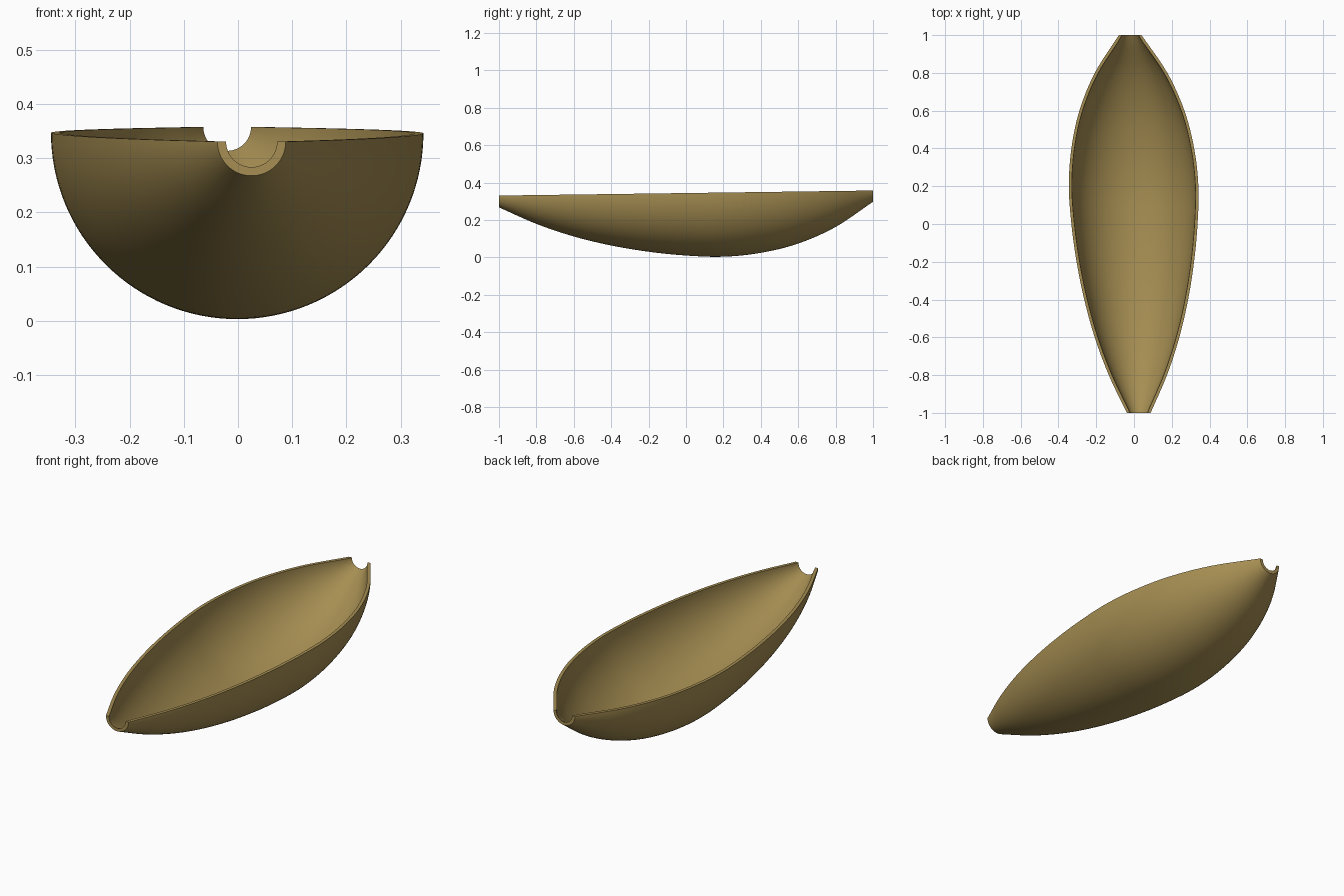
import bpy, bmesh, math
from mathutils import Vector, Matrix

cube = bpy.data.objects.get("Cube")
if cube:
    bpy.data.objects.remove(cube, do_unlink=True)

# Husk material
husk = bpy.data.materials.new("golden brown husk")
husk.use_nodes = True
COLOR = (0.38, 0.27, 0.085, 1)
husk.diffuse_color = COLOR
husk.node_tree.nodes["Principled BSDF"].inputs["Base Color"].default_value = COLOR

# Radius along the long axis: (y, radius)
PROFILE = [(-1, 0.063), (-0.8, 0.154), (-0.6, 0.224), (-0.4, 0.275), (-0.2, 0.311),
           (0, 0.334), (0.2, 0.343), (0.4, 0.325), (0.6, 0.278), (0.8, 0.192), (1, 0.06)]
WALL = 0.016
STEPS = 6
SEGMENTS = 64


def smooth_profile(points):
    """Catmull-Rom curve through the points."""
    p = [Vector(q) for q in points]
    p = [2 * p[0] - p[1]] + p + [2 * p[-1] - p[-2]]
    out = []
    for a, b, c, d in zip(p, p[1:], p[2:], p[3:]):
        for i in range(STEPS):
            t = i / STEPS
            out.append(0.5 * (2 * b + (c - a) * t + (2 * a - 5 * b + 4 * c - d) * t * t
                              + (3 * b - a - 3 * c + d) * t ** 3))
    return out + [p[-2]]


outer = smooth_profile(PROFILE)
inner = []
for i, q in enumerate(outer):
    tangent = (outer[min(i + 1, len(outer) - 1)] - outer[max(i - 1, 0)]).normalized()
    inner.append(Vector((q.x, q.y - WALL / max(tangent.x, 0.8))))
# The open ends have a thinner lip
for end in (0, -1):
    inner[end].y = outer[end].y - WALL

# Half shell: closed wall section spun half a turn around the long axis
bm = bmesh.new()
section = [bm.verts.new((q.y, q.x, 0)) for q in outer + inner[::-1]]
edges = [bm.edges.new((section[i - 1], section[i])) for i in range(len(section))]
spun = bmesh.ops.spin(bm, geom=section + edges, cent=(0, 0, 0), axis=(0, 1, 0),
                      angle=math.pi, steps=SEGMENTS)
last = [g for g in spun["geom_last"] if isinstance(g, bmesh.types.BMVert)]
if sum(v.co.z for v in bm.verts) > 0:
    bmesh.ops.scale(bm, vec=(1, 1, -1), verts=bm.verts)

# Flat rims: bridge outer and inner edges on each side
bm.verts.ensure_lookup_table()
count = len(outer)
for rim in (section, last):
    for i in range(count - 1):
        j = 2 * count - 1 - i
        bm.faces.new((rim[i], rim[i + 1], rim[j - 1], rim[j]))
bmesh.ops.recalc_face_normals(bm, faces=bm.faces)

# Long axis leans slightly sideways and up, ends stay square
shear = Matrix.Identity(4)
shear[0][1], shear[2][1] = -0.0225, 0.0135
shear[0][3], shear[2][3] = 0.0025, 0.344
bm.transform(shear)

mesh = bpy.data.meshes.new("half_shell")
bm.to_mesh(mesh)
bm.free()
mesh.materials.append(husk)
shell = bpy.data.objects.new("half_shell", mesh)
bpy.context.collection.objects.link(shell)
bpy.ops.object.select_all(action="DESELECT")
shell.select_set(True)
bpy.context.view_layer.objects.active = shell
bpy.ops.object.shade_smooth_by_angle(angle=math.radians(35))
